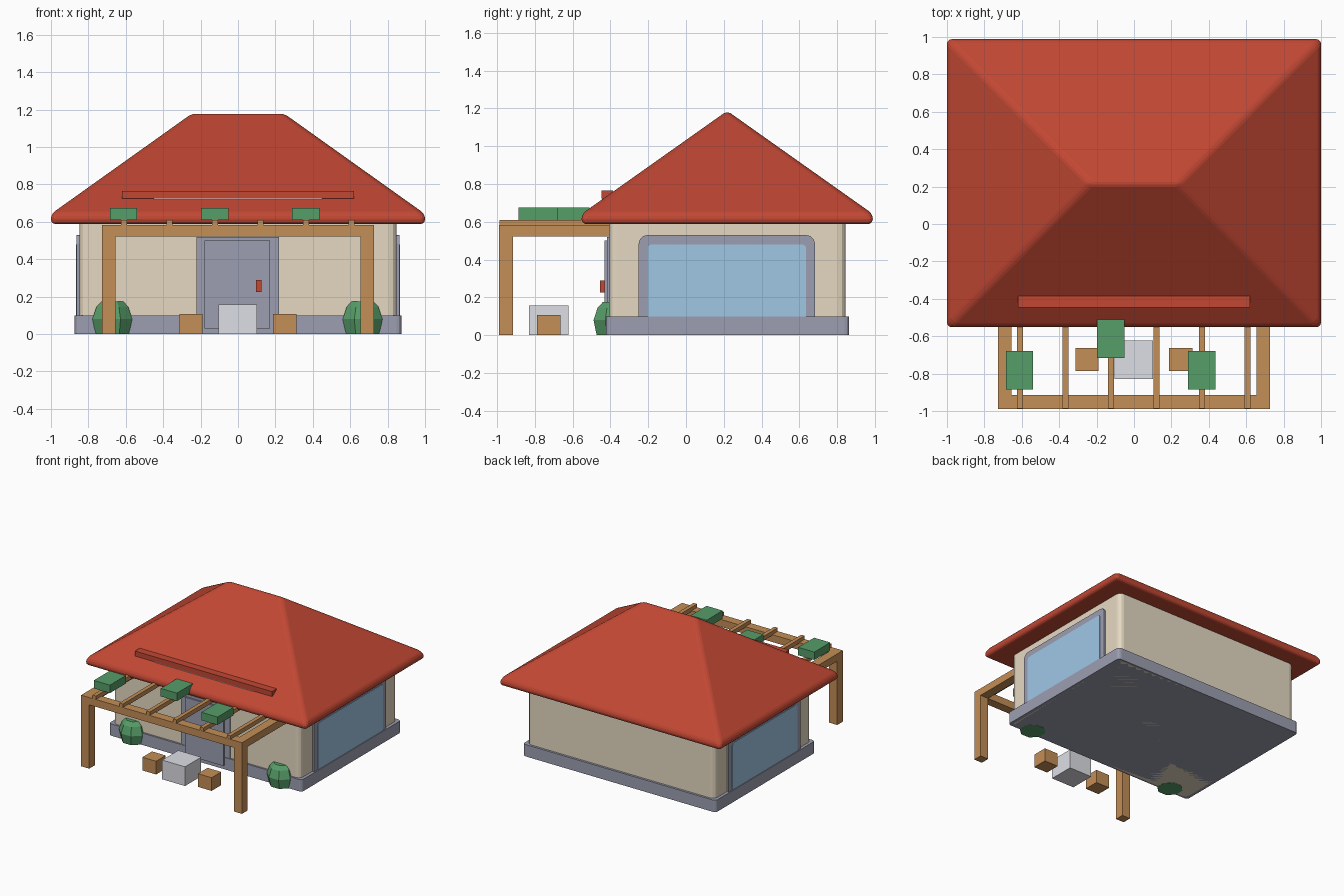
import bpy, bmesh, math

if "Cube" in bpy.data.objects:
    bpy.data.objects.remove(bpy.data.objects["Cube"])


def material(name, r, g, b):
    lin = [((c / 255 + 0.055) / 1.055) ** 2.4 for c in (r, g, b)]
    m = bpy.data.materials.new(name)
    m.diffuse_color = (*lin, 1)
    m.use_nodes = True
    m.node_tree.nodes["Principled BSDF"].inputs["Base Color"].default_value = m.diffuse_color
    return m


RED = material("terracotta", 193, 71, 51)
BEIGE = material("plaster", 230, 217, 194)
SLATE = material("slate_grey", 156, 159, 177)
GLASS = material("window_blue", 160, 199, 229)
WOOD = material("timber", 196, 142, 86)
GREEN = material("foliage", 86, 157, 104)
STONE = material("pale_stone", 222, 223, 229)


def finish(name, bm, mat):
    bmesh.ops.recalc_face_normals(bm, faces=bm.faces[:])
    mesh = bpy.data.meshes.new(name)
    bm.to_mesh(mesh)
    bm.free()
    mesh.materials.append(mat)
    ob = bpy.data.objects.new(name, mesh)
    bpy.context.collection.objects.link(ob)
    return ob


def box(name, mat, x, y, z, bevel=0, axis=None):
    """Box from (min, max) ranges; bevels only edges along the given axis."""
    bm = bmesh.new()
    bmesh.ops.create_cube(bm, size=1)
    for v in bm.verts:
        v.co = [(r[0] + r[1]) / 2 + c * (r[1] - r[0]) for c, r in zip(v.co, (x, y, z))]
    if bevel:
        edges = [e for e in bm.edges
                 if abs((e.verts[0].co - e.verts[1].co)[axis]) > 1e-5]
        bmesh.ops.bevel(bm, geom=edges, offset=bevel, segments=3,
                        profile=0.5, affect='EDGES')
    return finish(name, bm, mat)


# Walls and plinth
box("walls", BEIGE, (-0.848, 0.848), (-0.408, 0.845), (0.001, 0.62), 0.04, 2)
box("plinth", SLATE, (-0.873, 0.873), (-0.423, 0.863), (0.001, 0.098), 0.025, 2)

# Hipped roof with rounded edges
bm = bmesh.new()
low, eave = [[bm.verts.new((x, y, z)) for x, y in
              ((-1, -0.552), (1, -0.552), (1, 0.988), (-1, 0.988))]
             for z in (0.588, 0.642)]
ridge = [bm.verts.new((x, 0.218, 1.187)) for x in (-0.235, 0.235)]
bm.faces.new(low)
for i in range(4):
    j = (i + 1) % 4
    bm.faces.new((low[i], low[j], eave[j], eave[i]))
bm.faces.new((eave[0], eave[1], ridge[1], ridge[0]))
bm.faces.new((eave[1], eave[2], ridge[1]))
bm.faces.new((eave[2], eave[3], ridge[0], ridge[1]))
bm.faces.new((eave[3], eave[0], ridge[0]))
bmesh.ops.bevel(bm, geom=bm.edges[:], offset=0.024, segments=3,
                profile=0.5, affect='EDGES', clamp_overlap=True)
finish("roof", bm, RED)

# Raised strip on the front roof slope, with a pale batten just showing below
box("roof_strip", RED, (-0.62, 0.62), (-0.447, -0.385), (0.724, 0.765))
box("roof_batten", STONE, (-0.45, 0.45), (-0.444, -0.39), (0.718, 0.74))

# Front door
box("door_frame", SLATE, (-0.223, 0.22), (-0.418, -0.39), (0.02, 0.52))
box("door", SLATE, (-0.178, 0.172), (-0.432, -0.39), (0.03, 0.5))
box("door_handle", RED, (0.096, 0.125), (-0.454, -0.43), (0.226, 0.29))

# Side windows and pergola sides, mirrored left and right
for side, s in (("left", -1), ("right", 1)):
    def mx(a, b):
        return tuple(sorted((s * a, s * b)))
    box(side + "_window_frame", SLATE, mx(0.83, 0.863), (-0.25, 0.682), (0.04, 0.53), 0.045, 0)
    box(side + "_window_glass", GLASS, mx(0.84, 0.867), (-0.202, 0.635), (0.08, 0.48), 0.02, 0)
    box(side + "_pergola_post", WOOD, mx(0.655, 0.728), (-0.988, -0.915), (0, 0.53))
    box(side + "_pergola_beam", WOOD, mx(0.655, 0.728), (-0.93, -0.4), (0.522, 0.582))

box("front_pergola_beam", WOOD, (-0.728, 0.728), (-0.988, -0.915), (0.522, 0.582))

# Pergola rafters
for i in range(6):
    x = -0.61 + i * 0.2434
    box(f"rafter_{i + 1}", WOOD, (x - 0.016, x + 0.016), (-0.987, -0.4), (0.575, 0.61))

# Greenery on the pergola
for i, (x, y) in enumerate(((-0.612, -0.783), (-0.125, -0.613), (0.362, -0.783))):
    box(f"vine_clump_{i + 1}", GREEN, (x - 0.073, x + 0.073),
        (y - 0.103, y + 0.103), (0.61, 0.675))

# Table and stools
box("table", STONE, (-0.105, 0.102), (-0.83, -0.622), (0, 0.157))
for side, x in (("left", -0.252), ("right", 0.25)):
    box(side + "_stool", WOOD, (x - 0.062, x + 0.062), (-0.787, -0.663), (0, 0.108))

# Faceted bushes beside the house front
for side, cx in (("left", -0.672), ("right", 0.666)):
    bm = bmesh.new()
    rings = []
    for z, r in ((0, 0.097), (0.08, 0.115), (0.145, 0.092), (0.175, 0.062)):
        rings.append([bm.verts.new((cx + r * math.cos((k + 0.5) * math.pi / 4),
                                    -0.383 + r * math.sin((k + 0.5) * math.pi / 4), z))
                      for k in range(8)])
    for a, b in zip(rings, rings[1:]):
        for k in range(8):
            j = (k + 1) % 8
            bm.faces.new((a[k], a[j], b[j], b[k]))
    bm.faces.new(rings[0])
    bm.faces.new(rings[-1])
    finish(side + "_bush", bm, GREEN)
